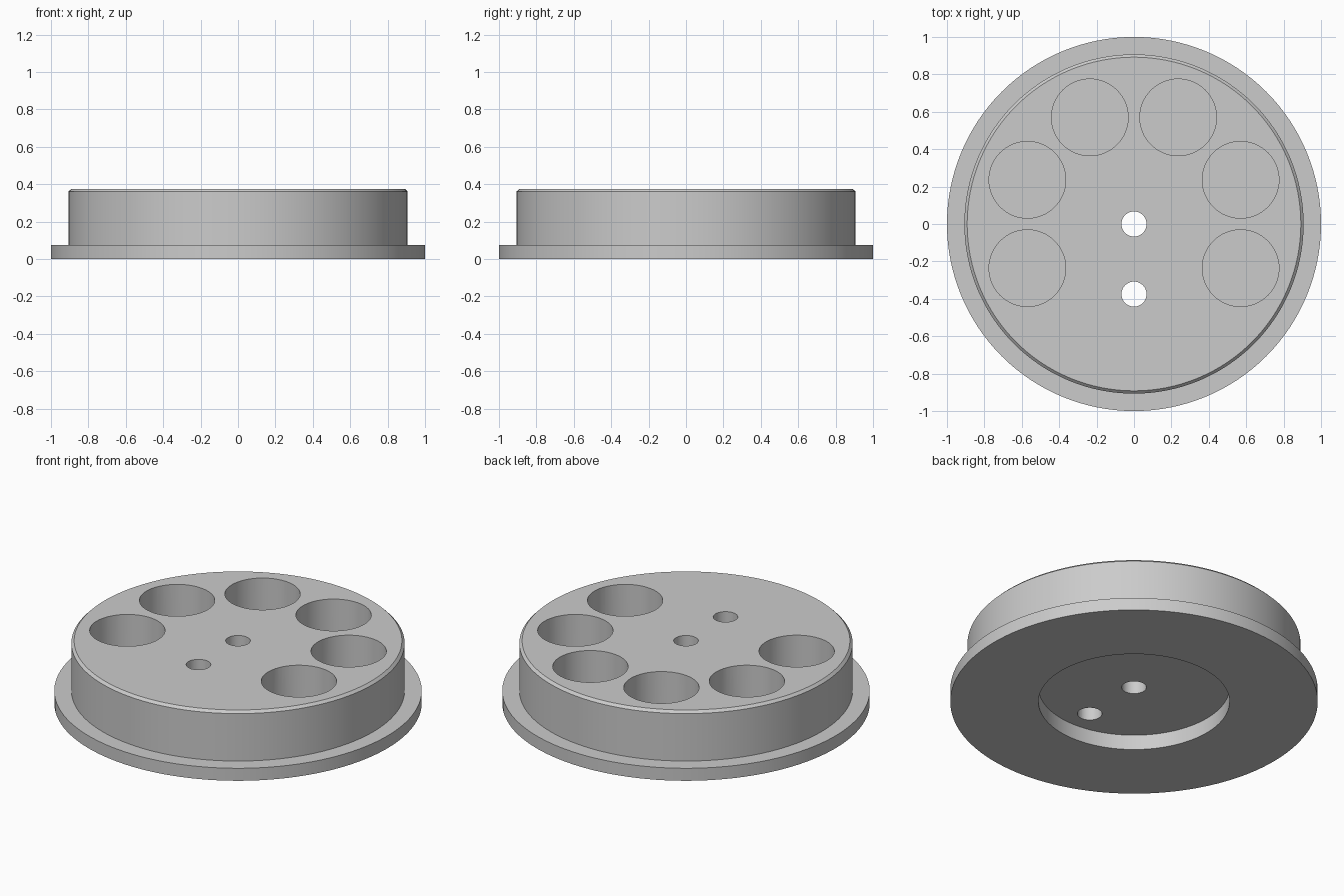
import bpy, bmesh, math
from mathutils import Matrix, Vector

cube = bpy.data.objects.get("Cube")
if cube:
    bpy.data.objects.remove(cube, do_unlink=True)

grey = bpy.data.materials.new("plain_grey")
grey.use_nodes = True
colour = (0.6, 0.6, 0.6, 1)
grey.diffuse_color = colour
grey.node_tree.nodes["Principled BSDF"].inputs["Base Color"].default_value = colour

TOP, RECESS, POCKET_FLOOR = 0.375, 0.09, 0.125


def new_object(name, bm):
    bmesh.ops.recalc_face_normals(bm, faces=bm.faces)
    mesh = bpy.data.meshes.new(name)
    bm.to_mesh(mesh)
    bm.free()
    mesh.materials.append(grey)
    obj = bpy.data.objects.new(name, mesh)
    bpy.context.collection.objects.link(obj)
    return obj


def lathe(name, profile, sides=128):
    """Turn a closed (radius, height) outline around the z axis."""
    bm = bmesh.new()
    verts = [bm.verts.new((r, 0, z)) for r, z in profile]
    edges = [bm.edges.new((a, b)) for a, b in zip(verts, verts[1:] + verts[:1])]
    bmesh.ops.spin(bm, geom=verts + edges, axis=(0, 0, 1), cent=(0, 0, 0),
                   angle=math.tau, steps=sides)
    bmesh.ops.remove_doubles(bm, verts=bm.verts, dist=1e-5)
    return new_object(name, bm)


def add_cutter(bm, radius, x, y, bottom, sides):
    height = 0.5 - bottom
    bmesh.ops.create_cone(bm, cap_ends=True, segments=sides, radius1=radius,
                          radius2=radius, depth=height,
                          matrix=Matrix.Translation((x, y, bottom + height / 2)))


# Flanged disc with chamfered top, centre bore and recess underneath
hole = 0.067
disc = lathe("flanged_disc", [
    (hole, RECESS), (0.52, RECESS), (0.52, 0), (1, 0), (1, 0.075),
    (0.907, 0.075), (0.907, TOP - 0.015), (0.892, TOP), (hole, TOP)])

# Six blind pockets on a ring, plus one small through hole at the front
cuts = bmesh.new()
for i in range(6):
    angle = math.radians(-22.5 + 45 * i)
    add_cutter(cuts, 0.205, 0.617 * math.cos(angle), 0.617 * math.sin(angle),
               POCKET_FLOOR, 64)
add_cutter(cuts, hole, 0, -0.375, -0.1, 48)
cutter = new_object("pocket_cutter", cuts)
cutter.hide_render = True

boolean = disc.modifiers.new("pockets", "BOOLEAN")
boolean.operation = "DIFFERENCE"
boolean.solver = "EXACT"
boolean.object = cutter

# Apply the cut, then drop the helper
bpy.context.view_layer.objects.active = disc
disc.select_set(True)
bpy.ops.object.modifier_apply(modifier=boolean.name)
bpy.data.objects.remove(cutter, do_unlink=True)
bpy.ops.object.shade_smooth_by_angle(angle=math.radians(30))
